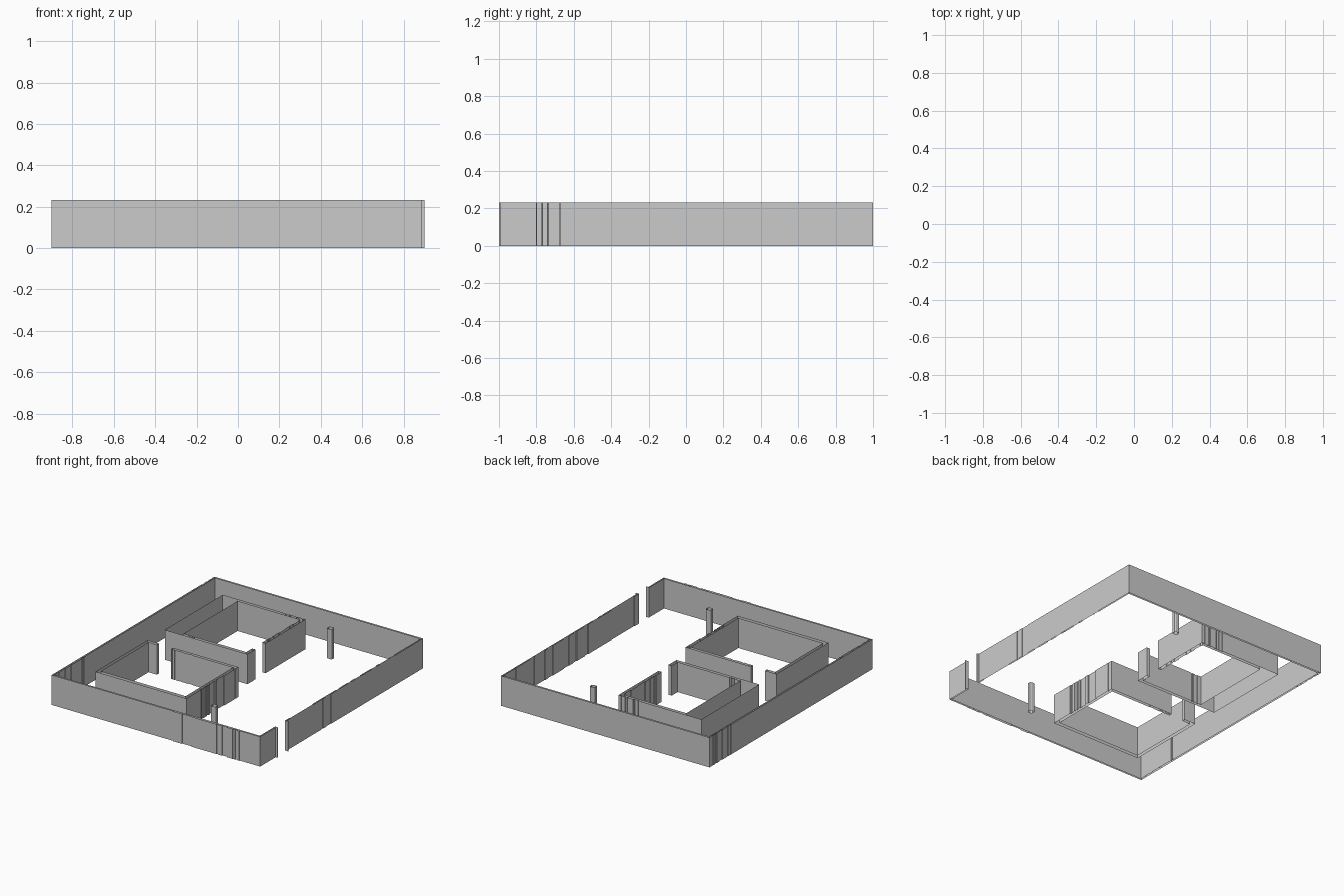
import bpy
import bmesh
import random
from mathutils import Vector

random.seed(4)
HEIGHT = 0.232

cube = bpy.data.objects.get("Cube")
if cube:
    bpy.data.objects.remove(cube, do_unlink=True)

# Single plaster grey
plaster = bpy.data.materials.new("wall_grey")
plaster.use_nodes = True
GREY = (0.6, 0.6, 0.6, 1)
plaster.diffuse_color = GREY
plaster.node_tree.nodes["Principled BSDF"].inputs["Base Color"].default_value = GREY


def stepped(a, b, start, end, count, depth):
    """Uneven shallow steps along part of an edge, set to its left side."""
    along = b - a
    side = Vector((-along.y, along.x)).normalized() * depth
    cuts = sorted(random.uniform(start, end) for _ in range(count * 2))
    points = []
    for i, t in enumerate(cuts):
        p = a + along * t
        points += [p, p + side] if i % 2 == 0 else [p + side, p]
    return points


def wall(name, outline, rough={}):
    """Raise a counter-clockwise outline into open-topped vertical sheets."""
    corners = [Vector(p) for p in outline]
    points = []
    for i, p in enumerate(corners):
        points.append(p)
        if i in rough:
            points += stepped(p, corners[(i + 1) % len(corners)], *rough[i])
    bm = bmesh.new()
    low = [bm.verts.new((p.x, p.y, 0)) for p in points]
    high = [bm.verts.new((p.x, p.y, HEIGHT)) for p in points]
    for i in range(len(points)):
        j = (i + 1) % len(points)
        bm.faces.new((low[i], low[j], high[j], high[i]))
    mesh = bpy.data.meshes.new(name)
    bm.to_mesh(mesh)
    bm.free()
    mesh.materials.append(plaster)
    obj = bpy.data.objects.new(name, mesh)
    bpy.context.collection.objects.link(obj)


# Perimeter wall with a gateway and small outward jambs
wall("perimeter_wall", [
    (.886, -.668), (.886, 1), (-.902, 1), (-.902, -.994),
    (.886, -.994), (.886, -.803), (.902, -.803), (.902, -.796),
    (.876, -.796), (.876, -.982), (-.889, -.982), (-.889, .987),
    (.876, .987), (.876, -.675), (.902, -.675), (.902, -.668),
], {0: (.23, .47, 2, .004), 2: (.01, .14, 6, .005),
    3: (.55, .95, 6, -.006), 10: (.01, .2, 6, -.004),
    12: (.05, .97, 9, .005)})

# Back room: one thick side and a doorway on its left side
wall("back_room", [
    (.027, .299), (.027, .787), (-.682, .787), (-.682, .077),
    (.027, .077), (.027, .175), (0, .175), (0, .102),
    (-.537, .102), (-.537, .762), (0, .762), (0, .299),
], {1: (.01, .3, 6, .006), 7: (.82, .99, 3, .005),
    10: (.03, .9, 7, .005)})

# Front room: doorway in its back side
wall("front_room", [
    (-.463, -.134), (-.463, -.158), (.071, -.158), (.071, -.743),
    (-.656, -.743), (-.656, -.158), (-.585, -.158), (-.585, -.134),
    (-.682, -.134), (-.682, -.772), (.097, -.772), (.097, -.134),
][::1], {1: (.01, .35, 5, .005), 10: (.25, .95, 7, .006)})

# Two free-standing posts with clipped corners
for name, x, y in (("back_post", .256, .769), ("front_post", .326, -.753)):
    r, c = .021, .013
    wall(name, [(x + r, y - c), (x + r, y + c), (x + c, y + .018),
                (x - c, y + .018), (x - r, y + c), (x - r, y - c),
                (x - c, y - .018), (x + c, y - .018)])
